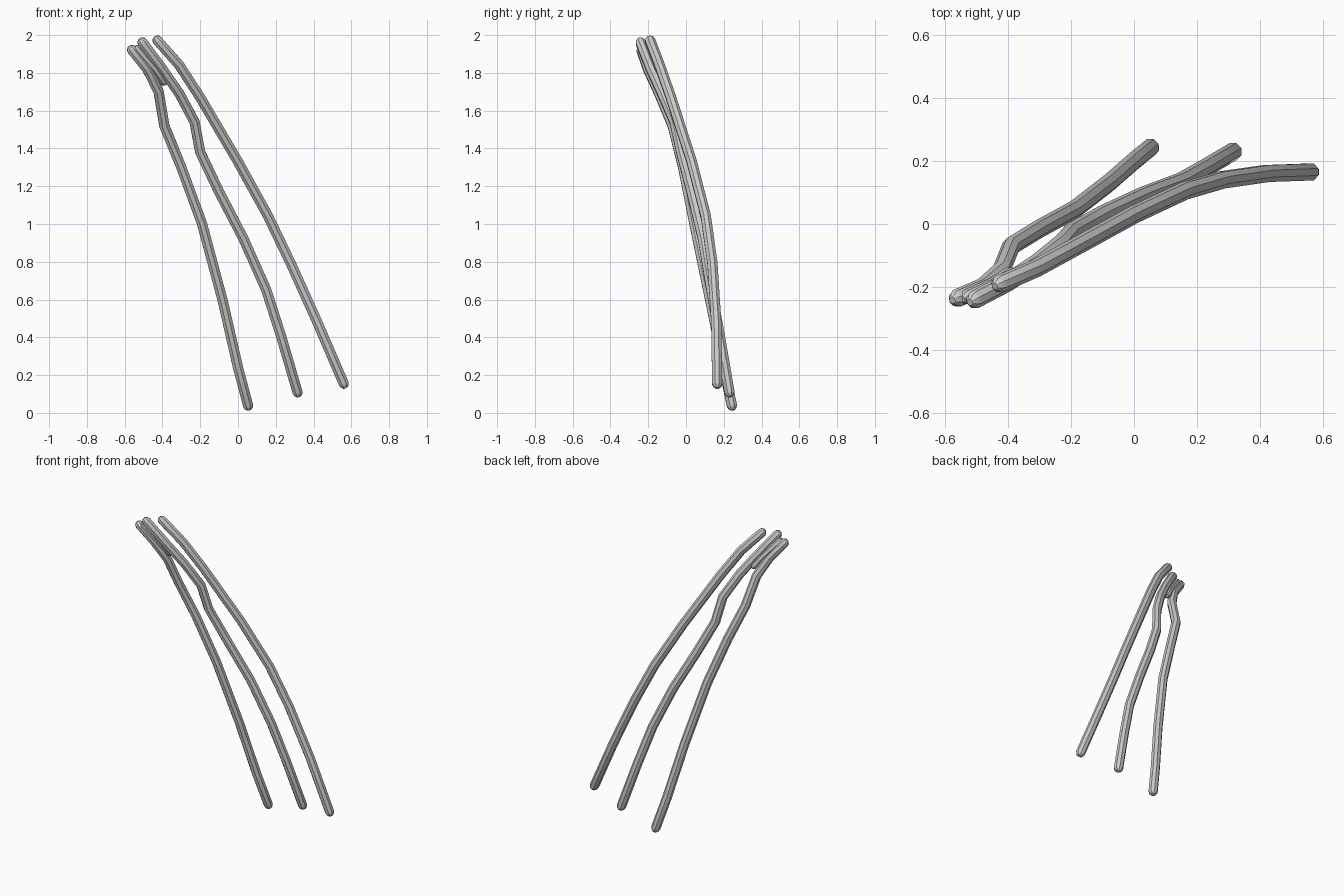
import bpy, bmesh, math
from mathutils import Vector

cube = bpy.data.objects.get("Cube")
if cube:
    bpy.data.objects.remove(cube, do_unlink=True)

grey = bpy.data.materials.new("plain grey")
grey.use_nodes = True
grey.diffuse_color = (0.6, 0.6, 0.6, 1)
grey.node_tree.nodes["Principled BSDF"].inputs["Base Color"].default_value = grey.diffuse_color

SIDES = 8
RADIUS = 0.029


def rod(name, path, radius=RADIUS):
    """Faceted rod with rounded ends, swept along a path of centre points."""
    pts = [Vector(p) for p in path]
    rings = []
    for i, p in enumerate(pts):
        before = (p - pts[i - 1]).normalized() if i else None
        after = (pts[i + 1] - p).normalized() if i < len(pts) - 1 else None
        d = ((before or after) + (after or before)).normalized()
        if i == 0:
            rings += [(p - d * radius * 0.9, d, 0.42), (p - d * radius * 0.5, d, 0.83)]
        rings.append((p, d, 1))
        if after is None:
            rings += [(p + d * radius * 0.5, d, 0.83), (p + d * radius * 0.9, d, 0.42)]
    bm = bmesh.new()
    loops = []
    for p, d, scale in rings:
        u = Vector((0, 1, 0)).cross(d).normalized()
        v = d.cross(u)
        angles = [math.tau * (k + 0.5) / SIDES for k in range(SIDES)]
        loops.append([bm.verts.new(p + (u * math.cos(a) + v * math.sin(a)) * radius * scale)
                      for a in angles])
    for a, b in zip(loops, loops[1:]):
        for k in range(SIDES):
            n = (k + 1) % SIDES
            bm.faces.new((a[k], a[n], b[n], b[k]))
    bm.faces.new(loops[0])
    bm.faces.new(loops[-1])
    bmesh.ops.recalc_face_normals(bm, faces=bm.faces)
    mesh = bpy.data.meshes.new(name)
    bm.to_mesh(mesh)
    bm.free()
    mesh.materials.append(grey)
    obj = bpy.data.objects.new(name, mesh)
    bpy.context.collection.objects.link(obj)
    return obj


# Separate long rod
outer = rod("outer_rod", [
    (-0.425, -0.19, 1.97), (-0.31, -0.14, 1.84), (-0.2, -0.08, 1.67), (0, 0.03, 1.33),
    (0.16, 0.105, 1.04), (0.28, 0.14, 0.79), (0.42, 0.16, 0.48), (0.56, 0.165, 0.155)])

# Two rods that meet at the top
middle = rod("middle_rod", [
    (-0.505, -0.24, 1.96), (-0.4, -0.185, 1.82), (-0.31, -0.125, 1.69), (-0.23, -0.06, 1.54),
    (-0.2, -0.025, 1.38), (-0.1, 0.03, 1.17), (0.03, 0.09, 0.92), (0.15, 0.135, 0.65),
    (0.23, 0.18, 0.4), (0.315, 0.23, 0.11)])
inner = rod("inner_rod", [
    (-0.56, -0.235, 1.92), (-0.48, -0.2, 1.82), (-0.42, -0.145, 1.7), (-0.39, -0.07, 1.52),
    (-0.3, -0.015, 1.3), (-0.19, 0.045, 1.0), (-0.08, 0.13, 0.59), (0, 0.2, 0.24),
    (0.053, 0.243, 0.04)])

# Web filling the gap between the joined rods
web = rod("joining_web", [
    (-0.53, -0.232, 1.925), (-0.44, -0.19, 1.82), (-0.395, -0.158, 1.755)], 0.024)

# Smooth shading with the facet edges kept where they are strong
bpy.ops.object.select_all(action='DESELECT')
for obj in (outer, middle, inner, web):
    obj.select_set(True)
bpy.context.view_layer.objects.active = outer
bpy.ops.object.shade_smooth_by_angle(angle=math.radians(30))
